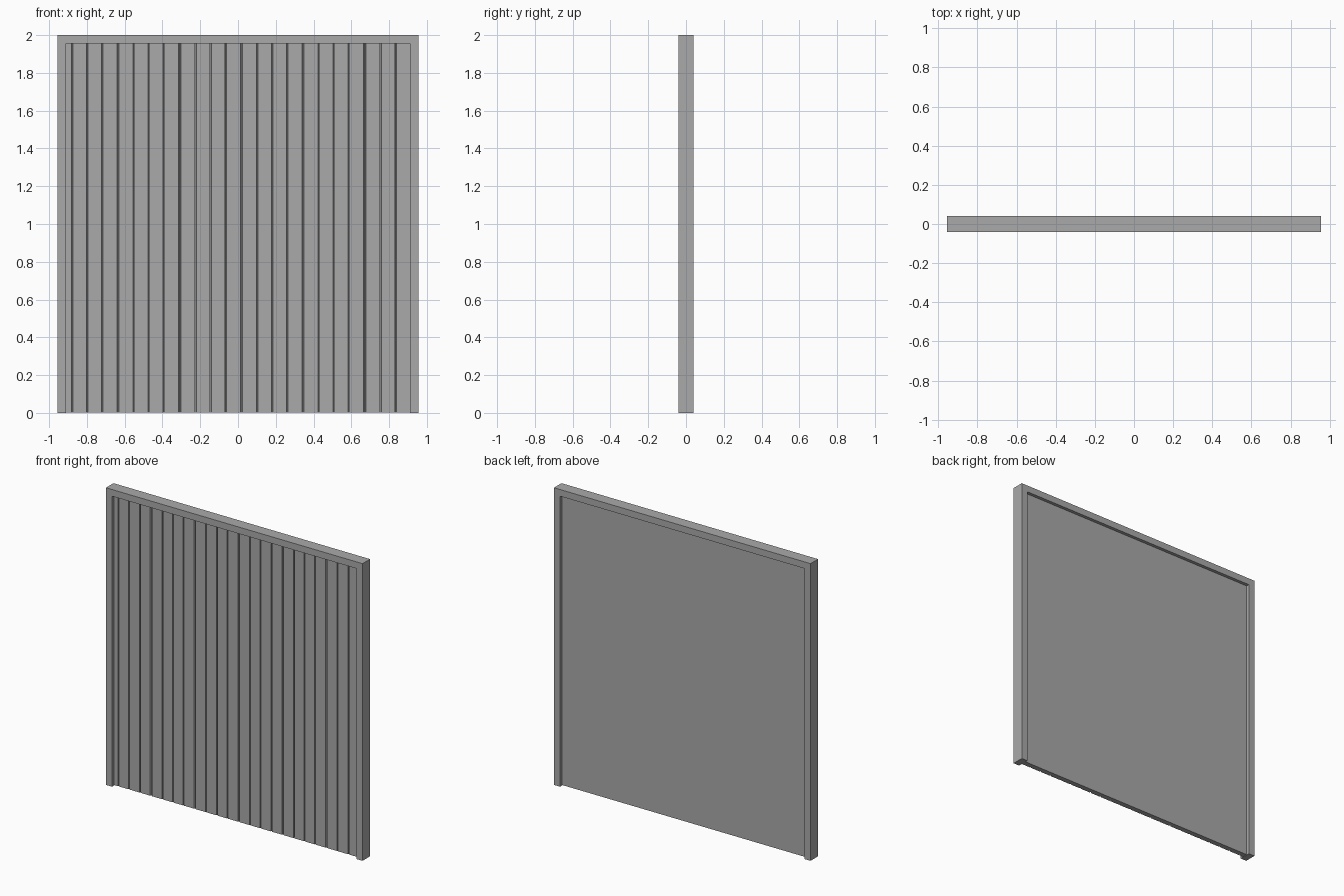
import bpy, bmesh
from mathutils import Vector

if "Cube" in bpy.data.objects:
    bpy.data.objects.remove(bpy.data.objects["Cube"])

grey = bpy.data.materials.new("plain grey")
grey.diffuse_color = (0.4, 0.4, 0.4, 1)
grey.use_nodes = True
grey.node_tree.nodes["Principled BSDF"].inputs["Base Color"].default_value = grey.diffuse_color


def extrude_profile(name, points, direction):
    """Closed prism: one n-gon swept along a direction."""
    bm = bmesh.new()
    face = bm.faces.new([bm.verts.new(p) for p in points])
    result = bmesh.ops.extrude_face_region(bm, geom=[face], use_keep_orig=True)
    moved = [v for v in result["geom"] if isinstance(v, bmesh.types.BMVert)]
    bmesh.ops.translate(bm, verts=moved, vec=Vector(direction))
    bmesh.ops.recalc_face_normals(bm, faces=bm.faces)
    mesh = bpy.data.meshes.new(name)
    bm.to_mesh(mesh)
    bm.free()
    mesh.materials.append(grey)
    obj = bpy.data.objects.new(name, mesh)
    bpy.context.collection.objects.link(obj)
    return obj


# Door frame: two jambs and a head, open at the bottom
W, IN, H, D = 0.955, 0.91, 2.0, 0.04
HEAD = 1.955
outline = [(-W, 0), (-IN, 0), (-IN, HEAD), (IN, HEAD), (IN, 0), (W, 0), (W, H), (-W, H)]
extrude_profile("door_frame", [(x, -D, z) for x, z in outline], (0, 2 * D, 0))

# Door panel: flat back, front scored by plank grooves (wider at board joints)
FRONT, BACK, DEPTH = -0.018, 0.018, 0.008
section = [(-IN, BACK), (-IN, FRONT)]
for board in range(6):
    joint = -0.9615 + 0.3265 * board
    for offset, half in ((0, 0.006), (0.084, 0.004), (0.1635, 0.004), (0.243, 0.004)):
        x = joint + offset
        if abs(x) < IN - 0.01:
            section += [(x - half, FRONT), (x - 0.002, FRONT + DEPTH),
                        (x + 0.002, FRONT + DEPTH), (x + half, FRONT)]
section += [(IN, FRONT), (IN, BACK)]
extrude_profile("door_panel", [(x, y, 0.003) for x, y in section], (0, 0, HEAD - 0.003))
